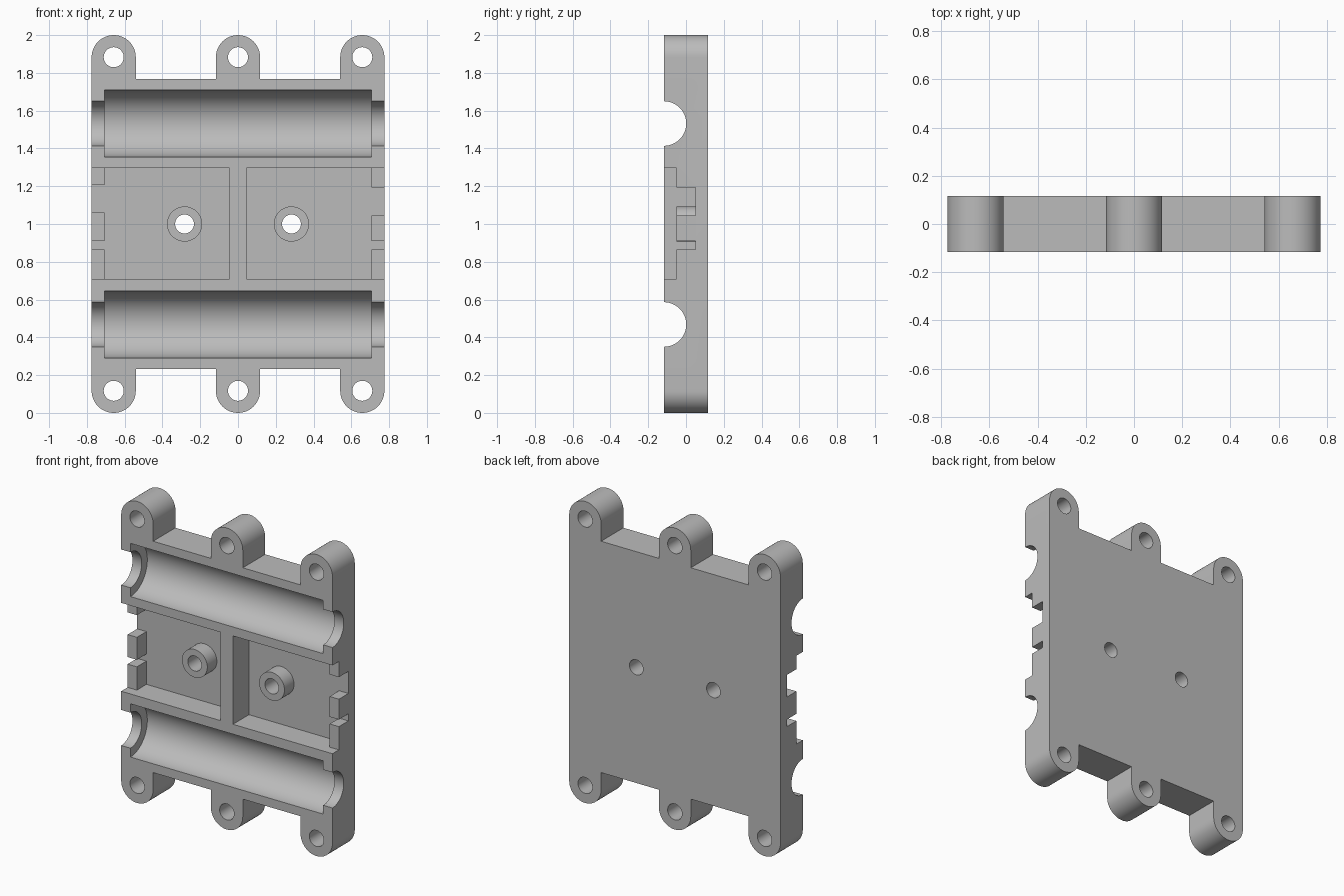
import bpy, bmesh, math
from mathutils import Matrix

if "Cube" in bpy.data.objects:
    bpy.data.objects.remove(bpy.data.objects["Cube"], do_unlink=True)

HALF_X, HALF_Y = 0.775, 0.117
EAR_R, EAR_X = 0.117, 0.658
BODY_HALF = 0.767          # body half height around z = 1
WALL_X, FLOOR_Y, LEDGE_Y = 0.707, 0.05, -0.05
POCKET_LOW, POCKET_HIGH = 0.71, 1.296

grey = bpy.data.materials.new("plain grey")
grey.use_nodes = True
colour = (0.5, 0.5, 0.5, 1)
grey.diffuse_color = colour
grey.node_tree.nodes["Principled BSDF"].inputs["Base Color"].default_value = colour


def finish(name, bm):
    bmesh.ops.recalc_face_normals(bm, faces=bm.faces)
    mesh = bpy.data.meshes.new(name)
    bm.to_mesh(mesh)
    bm.free()
    mesh.materials.append(grey)
    ob = bpy.data.objects.new(name, mesh)
    bpy.context.collection.objects.link(ob)
    return ob


def box(name, x0, x1, y0, y1, z0, z1):
    bm = bmesh.new()
    place = Matrix.Translation(((x0 + x1) / 2, (y0 + y1) / 2, (z0 + z1) / 2))
    size = Matrix.Diagonal((x1 - x0, y1 - y0, z1 - z0, 1))
    bmesh.ops.create_cube(bm, size=1, matrix=place @ size)
    return finish(name, bm)


def cylinder(name, centre, radius, length, axis, sides=64):
    bm = bmesh.new()
    turn = Matrix.Rotation(math.pi / 2, 4, 'Y' if axis == 'X' else 'X')
    bmesh.ops.create_cone(bm, cap_ends=True, segments=sides, radius1=radius,
                          radius2=radius, depth=length,
                          matrix=Matrix.Translation(centre) @ turn)
    return finish(name, bm)


def combine(target, tool, operation):
    mod = target.modifiers.new(tool.name, 'BOOLEAN')
    mod.operation = operation
    mod.solver = 'EXACT'
    mod.object = tool
    bpy.context.view_layer.objects.active = target
    bpy.ops.object.modifier_apply(modifier=mod.name)
    bpy.data.objects.remove(tool, do_unlink=True)


# Housing outline with six rounded ears, extruded front to back
outline = []
for side in (1, -1):
    for ear_x in (EAR_X, 0, -EAR_X):
        cx, cz = side * ear_x, side * (1 - EAR_R)
        arc = [(cx + side * EAR_R * math.cos(math.pi * i / 24),
                1 + cz + side * EAR_R * math.sin(math.pi * i / 24)) for i in range(25)]
        root = 1 + side * BODY_HALF
        if ear_x != EAR_X:
            outline.append((cx + side * EAR_R, root))
        outline += arc
        if ear_x != -EAR_X:
            outline.append((cx - side * EAR_R, root))
bm = bmesh.new()
face = bm.faces.new([bm.verts.new((x, -HALF_Y, z)) for x, z in outline])
sweep = bmesh.ops.extrude_face_region(bm, geom=[face], use_keep_orig=True)
bmesh.ops.translate(bm, vec=(0, 2 * HALF_Y, 0),
                    verts=[v for v in sweep["geom"] if isinstance(v, bmesh.types.BMVert)])
housing = finish("housing", bm)

# Half-round troughs with narrower open ends
for z in (0.468, 1.532):
    for radius, length in ((0.1765, 2 * WALL_X), (0.118, 2)):
        combine(housing, cylinder("trough", (0, -HALF_Y, z), radius, length, 'X', 96),
                'DIFFERENCE')

# Two pockets, lowered side walls and wire notches
notches = {1: ((1.046, 1.192), (0.864, 0.911)), -1: ((1.06, 1.207), (0.864, 0.911))}
for side in (1, -1):
    def cut(name, inner, outer, depth, low, high):
        x0, x1 = sorted((side * inner, side * outer))
        combine(housing, box(name, x0, x1, -0.3, depth, low, high), 'DIFFERENCE')
    cut("pocket", 0.045, WALL_X, FLOOR_Y, POCKET_LOW, POCKET_HIGH)
    cut("wall_ledge", WALL_X - 0.02, 1, LEDGE_Y, POCKET_LOW, POCKET_HIGH)
    for low, high in notches[side]:
        cut("notch", WALL_X - 0.02, 1, FLOOR_Y, low, high)
    # Screw boss standing on the pocket floor
    combine(housing, cylinder("boss", (side * 0.283, 0.015, 1), 0.093, 0.13, 'Y'), 'UNION')
    combine(housing, cylinder("boss_hole", (side * 0.283, 0, 1), 0.05, 1, 'Y'), 'DIFFERENCE')

# Mounting holes through the ears
for z in (EAR_R, 2 - EAR_R):
    for x in (-EAR_X, 0, EAR_X):
        combine(housing, cylinder("ear_hole", (x, 0, z), 0.053, 1, 'Y', 48), 'DIFFERENCE')

# Smooth curves, sharp edges
bpy.ops.object.select_all(action='DESELECT')
housing.select_set(True)
bpy.context.view_layer.objects.active = housing
bpy.ops.object.shade_smooth_by_angle(angle=math.radians(30))
